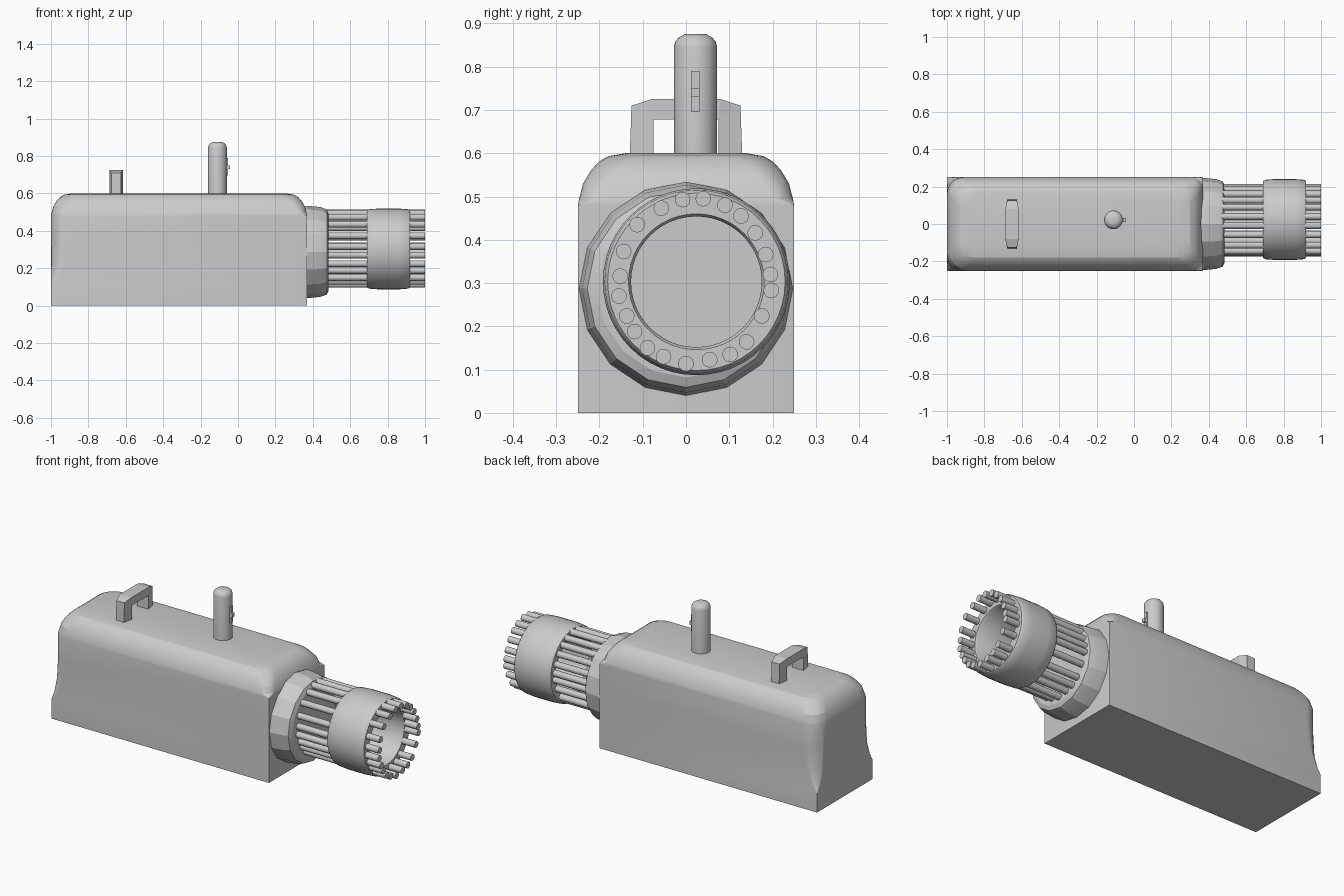
import bpy, bmesh, math
from mathutils import Vector

if "Cube" in bpy.data.objects:
    bpy.data.objects.remove(bpy.data.objects["Cube"])

mat = bpy.data.materials.new("light grey")
mat.diffuse_color = (0.6, 0.6, 0.6, 1)
mat.use_nodes = True
mat.node_tree.nodes["Principled BSDF"].inputs["Base Color"].default_value = mat.diffuse_color


def finish(bm, name, smooth=None):
    bmesh.ops.recalc_face_normals(bm, faces=bm.faces)
    me = bpy.data.meshes.new(name)
    bm.to_mesh(me)
    bm.free()
    me.materials.append(mat)
    ob = bpy.data.objects.new(name, me)
    bpy.context.collection.objects.link(ob)
    if smooth:
        bpy.ops.object.select_all(action='DESELECT')
        ob.select_set(True)
        bpy.context.view_layer.objects.active = ob
        bpy.ops.object.shade_smooth_by_angle(angle=math.radians(smooth))
    return ob


def loft(name, rings, closed=False, smooth=None):
    """Skin rings of points; cap both ends, or join last ring to first."""
    bm = bmesh.new()
    rs = [[bm.verts.new(p) for p in ring] for ring in rings]
    n = len(rs[0])
    pairs = list(zip(rs, rs[1:])) + ([(rs[-1], rs[0])] if closed else [])
    for a, b in pairs:
        for i in range(n):
            j = (i + 1) % n
            bm.faces.new((a[i], a[j], b[j], b[i]))
    if not closed:
        bm.faces.new(rs[0])
        bm.faces.new(rs[-1])
    return finish(bm, name, smooth)


def lathe(name, profile, centre, segs, axis='X', closed=False, smooth=35):
    """Revolve (distance along axis, radius) pairs."""
    rings = []
    for d, r in profile:
        ring = []
        for i in range(segs):
            t = 2 * math.pi * i / segs
            c, s = r * math.cos(t), r * math.sin(t)
            if axis == 'X':
                ring.append((d, centre[0] + c, centre[1] + s))
            else:
                ring.append((centre[0] + c, centre[1] + s, d))
        rings.append(ring)
    return loft(name, rings, closed, smooth)


def box(name, lo, hi):
    rings = [[(lo[0], lo[1], z), (hi[0], lo[1], z), (hi[0], hi[1], z), (lo[0], hi[1], z)]
             for z in (lo[2], hi[2])]
    return loft(name, rings)


# body: square base, rounded upper rear corners and rounded top edges
def body_ring(z, inset, r_rear, r_front, n=6):
    x0, x1, y = -1 + inset, 0.37 - inset, 0.25 - inset
    ring = []
    for cx, cy, r, a0 in ((x1, y, r_front, 0), (x0, y, r_rear, 90),
                          (x0, -y, r_rear, 180), (x1, -y, r_front, 270)):
        sx, sy = math.copysign(1, cx + 0.3), math.copysign(1, cy)
        for i in range(n):
            t = math.radians(a0 + 90 * i / (n - 1))
            ring.append((cx - sx * r + r * math.cos(t), cy - sy * r + r * math.sin(t), z))
    return ring


loft("body", [body_ring(*s) for s in (
    (0, 0, .002, .002), (.11, 0, .002, .002), (.15, 0, .04, .002), (.22, 0, .075, .002),
    (.35, 0, .09, .002), (.48, 0, .09, .003), (.495, .003, .09, .05), (.53, .012, .09, .06),
    (.56, .03, .09, .07), (.58, .048, .09, .07), (.593, .07, .08, .07), (.6, .11, .06, .06))],
    smooth=18)

# collar on the front of the body
lathe("collar", ((.34, .235), (.37, .247), (.44, .24), (.475, .228), (.485, .205)),
      (0, .287), 16, smooth=15)

# barrel band around the rods
lathe("band", ((.69, .162), (.69, .205), (.7, .212), (.75, .216), (.86, .216), (.91, .212),
               (.92, .205), (.92, .157), (.91, .151), (.70, .151)),
      (.024, .303), 48, closed=True)

# ring of rods
rods = ((.04, .495), (-.008, .493), (-.057, .473), (-.113, .435), (-.144, .373), (-.152, .316),
        (-.155, .27), (-.137, .224), (-.119, .188), (-.089, .15), (-.052, .13), (0, .114),
        (.055, .123), (.102, .135), (.14, .164), (.175, .224), (.197, .283), (.195, .32),
        (.184, .366), (.16, .416), (.127, .455), (.09, .48))
for c in rods:
    lathe("rod", ((.46, .018), (1, .018)), c, 16)

# upright post with domed top
lathe("post", ((.57, .05), (.845, .05), (.858, .047), (.868, .038), (.875, .025)),
      (-.11, .022), 32, axis='Z')

# switch on the post
box("switch_plate", (-.07, .012, .695), (-.054, .031, .79))
box("switch_knob", (-.06, .012, .73), (-.043, .031, .75))

# carry handle: arch profile across y, extruded along x
half = ((.075, .59), (.075, .678), (.13, .59), (.128, .65), (.126, .71), (.08, .725))
inner, outer = half[:2], half[2:]
prof = ([(-y, z) for y, z in outer] + [p for p in reversed(outer)]
        + list(inner) + [(-y, z) for y, z in reversed(inner)])
bm = bmesh.new()
f = bm.faces.new([bm.verts.new((-.688, y, z)) for y, z in prof])
ext = bmesh.ops.extrude_face_region(bm, geom=[f])
bmesh.ops.translate(bm, vec=Vector((.072, 0, 0)),
                    verts=[v for v in ext["geom"] if isinstance(v, bmesh.types.BMVert)])
for v in bm.verts:  # narrow the outer ends
    if abs(v.co.y) > .1:
        v.co.x = -.652 + (v.co.x + .652) * .7
bmesh.ops.triangulate(bm, faces=[f for f in bm.faces if len(f.verts) > 4])
finish(bm, "carry_handle")
